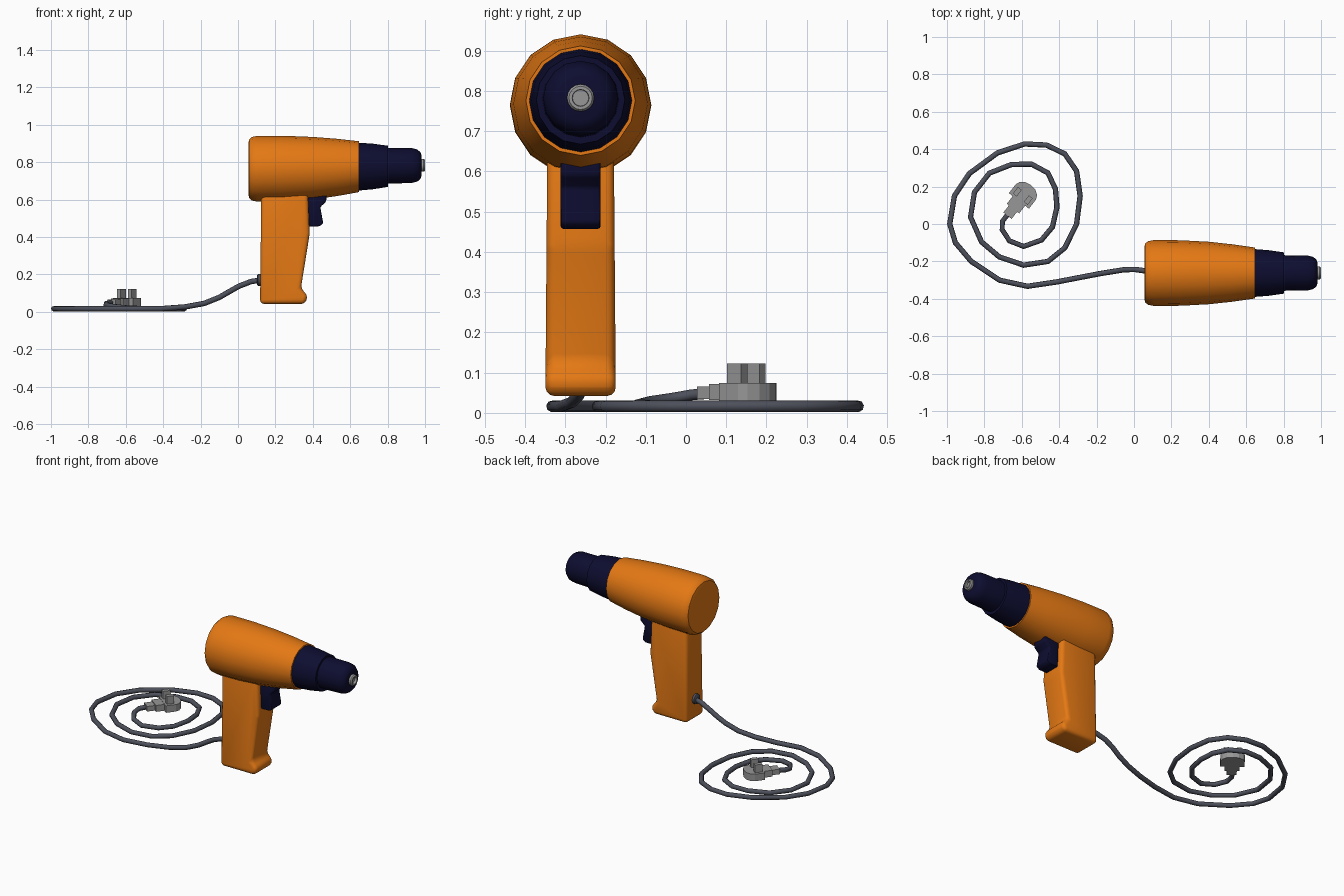
import bpy, bmesh, math
from mathutils import Vector

if "Cube" in bpy.data.objects:
    bpy.data.objects.remove(bpy.data.objects["Cube"])

YC = -0.262  # centre line of the gun


def material(name, rgb):
    m = bpy.data.materials.new(name)
    m.diffuse_color = (*rgb, 1)
    m.use_nodes = True
    m.node_tree.nodes["Principled BSDF"].inputs["Base Color"].default_value = m.diffuse_color
    return m


ORANGE = material("orange", (0.78, 0.19, 0.007))
NAVY = material("navy", (0.004, 0.004, 0.03))
CORD = material("slate grey", (0.075, 0.08, 0.105))
GREY = material("light grey", (0.31, 0.31, 0.315))


def finish(bm, name, mat, angle=35):
    bmesh.ops.recalc_face_normals(bm, faces=bm.faces)
    me = bpy.data.meshes.new(name)
    bm.to_mesh(me)
    bm.free()
    me.materials.append(mat)
    ob = bpy.data.objects.new(name, me)
    bpy.context.collection.objects.link(ob)
    bpy.ops.object.select_all(action='DESELECT')
    ob.select_set(True)
    bpy.context.view_layer.objects.active = ob
    bpy.ops.object.shade_smooth_by_angle(angle=math.radians(angle))
    return ob


def lathe(name, mat, rings, sides=16, y=YC):
    """Rings of (x, radius, centre z) around an axis along x, capped at both ends."""
    bm = bmesh.new()
    loops = []
    for x, r, zc in rings:
        loops.append([bm.verts.new((x, y + r * math.cos(2 * math.pi * i / sides),
                                    zc + r * math.sin(2 * math.pi * i / sides)))
                      for i in range(sides)])
    for a, b in zip(loops, loops[1:]):
        for i in range(sides):
            j = (i + 1) % sides
            bm.faces.new((a[i], a[j], b[j], b[i]))
    bm.faces.new(loops[0])
    bm.faces.new(loops[-1])
    return finish(bm, name, mat)


def prism(name, mat, pts, depth, bevel=0.0, segments=2):
    """Polygon of 3D points extruded along a vector, optionally rounded."""
    bm = bmesh.new()
    f = bm.faces.new([bm.verts.new(p) for p in pts])
    new = bmesh.ops.extrude_face_region(bm, geom=[f])["geom"]
    bmesh.ops.translate(bm, vec=Vector(depth), verts=[v for v in new if isinstance(v, bmesh.types.BMVert)])
    bmesh.ops.recalc_face_normals(bm, faces=bm.faces)
    if bevel:
        bmesh.ops.bevel(bm, geom=bm.edges[:], offset=bevel, segments=segments,
                        profile=0.5, affect='EDGES', clamp_overlap=True)
    return finish(bm, name, mat, 40 if bevel else 20)


# Motor housing
lathe("housing", ORANGE, [
    (0.056, 0.140, 0.765), (0.060, 0.157, 0.765), (0.075, 0.170, 0.765), (0.105, 0.176, 0.765),
    (0.25, 0.175, 0.766), (0.40, 0.167, 0.768), (0.53, 0.153, 0.772), (0.647, 0.136, 0.776),
    (0.647, 0.120, 0.776)])

# Stepped nozzle and metal tip
lathe("nozzle", NAVY, [
    (0.63, 0.129, 0.776), (0.72, 0.122, 0.777), (0.802, 0.110, 0.778), (0.802, 0.095, 0.780),
    (0.93, 0.093, 0.782), (0.958, 0.086, 0.782), (0.975, 0.072, 0.782), (0.981, 0.055, 0.782)])
lathe("tip", GREY, [
    (0.96, 0.034, 0.783), (0.993, 0.034, 0.783), (1.0, 0.029, 0.783), (1.0, 0.021, 0.783),
    (0.985, 0.020, 0.783)])

# Handle, slightly wider at the foot
grip = [(0.125, 0.68), (0.118, 0.042), (0.358, 0.042), (0.374, 0.085),
        (0.336, 0.125), (0.383, 0.415), (0.372, 0.68)]
handle = prism("handle", ORANGE, [(x, YC - 0.087, z) for x, z in grip], (0, 0.174, 0), 0.022, 3)
for v in handle.data.vertices:
    v.co.y = YC + (v.co.y - YC) * (1.01 - 0.09 * v.co.z)

# Trigger
trig = [(0.355, 0.63), (0.472, 0.63), (0.472, 0.59), (0.44, 0.56),
        (0.456, 0.472), (0.435, 0.457), (0.365, 0.457)]
prism("trigger", NAVY, [(x, YC - 0.05, z) for x, z in trig], (0, 0.10, 0), 0.008)

# Cord collar on the back of the handle
lathe("cord_collar", CORD, [(0.102, 0.025, 0.17), (0.106, 0.031, 0.17), (0.14, 0.031, 0.17)], 12)

# Cord: rises to the handle, then coils on the ground and climbs into the plug
lead = [(0.13, -0.262, 0.17), (0.07, -0.252, 0.162), (0.005, -0.243, 0.137), (-0.05, -0.244, 0.106),
        (-0.10, -0.252, 0.077), (-0.18, -0.265, 0.045), (-0.285, -0.285, 0.026)]
coil = [(-0.415, -0.31), (-0.57, -0.333), (-0.72, -0.30), (-0.87, -0.20), (-0.955, -0.10),
        (-0.985, 0.0), (-0.96, 0.15), (-0.88, 0.27), (-0.73, 0.38), (-0.585, 0.428),
        (-0.468, 0.422), (-0.37, 0.375), (-0.307, 0.283), (-0.288, 0.15), (-0.307, 0.0),
        (-0.37, -0.128), (-0.46, -0.20), (-0.59, -0.22), (-0.72, -0.176), (-0.815, -0.096),
        (-0.874, 0.037), (-0.853, 0.17), (-0.773, 0.272), (-0.655, 0.318), (-0.548, 0.32),
        (-0.46, 0.273), (-0.42, 0.187), (-0.412, 0.09), (-0.436, -0.016), (-0.495, -0.086)]
tail = [(-0.59, -0.12, 0.02), (-0.666, -0.09, 0.028), (-0.705, -0.03, 0.037),
        (-0.703, 0.015, 0.045), (-0.665, 0.065, 0.049)]
path = lead + [(x, y, 0.0165) for x, y in coil] + tail
cu = bpy.data.curves.new("cord", 'CURVE')
cu.dimensions = '3D'
cu.bevel_depth = 0.0145
cu.bevel_resolution = 2
cu.use_fill_caps = True
sp = cu.splines.new('POLY')
sp.points.add(len(path) - 1)
for p, co in zip(sp.points, path):
    p.co = (*co, 1)
sp.use_smooth = True
cu.materials.append(CORD)
bpy.context.collection.objects.link(bpy.data.objects.new("cord", cu))

# Plug lying with its pins up; u runs along the plug, v across it
D, P = Vector((0.61, 0.79, 0)), Vector((0.79, -0.61, 0))
C = Vector((-0.597, 0.147, 0))


def plug_part(name, outline, z0, z1):
    prism(name, GREY, [C + D * u + P * v + Vector((0, 0, z0)) for u, v in outline], (0, 0, z1 - z0))


def rect(u0, u1, v, half):
    return [(u0, v - half), (u1, v - half), (u1, v + half), (u0, v + half)]


front = [(0.03 + 0.047 * math.cos(a), 0.068 * math.sin(a))
         for a in [math.radians(-90 + 30 * i) for i in range(7)]]
plug_part("plug_body", [(-0.03, -0.068)] + front + [(-0.03, 0.068)], 0.030, 0.074)
plug_part("plug_neck", rect(-0.082, -0.02, 0, 0.042), 0.032, 0.072)
plug_part("plug_sleeve", rect(-0.130, -0.07, 0, 0.028), 0.034, 0.066)
for side in (-1, 1):
    plug_part("plug_pin", rect(-0.018, 0.026, side * 0.037, 0.013), 0.07, 0.123)
